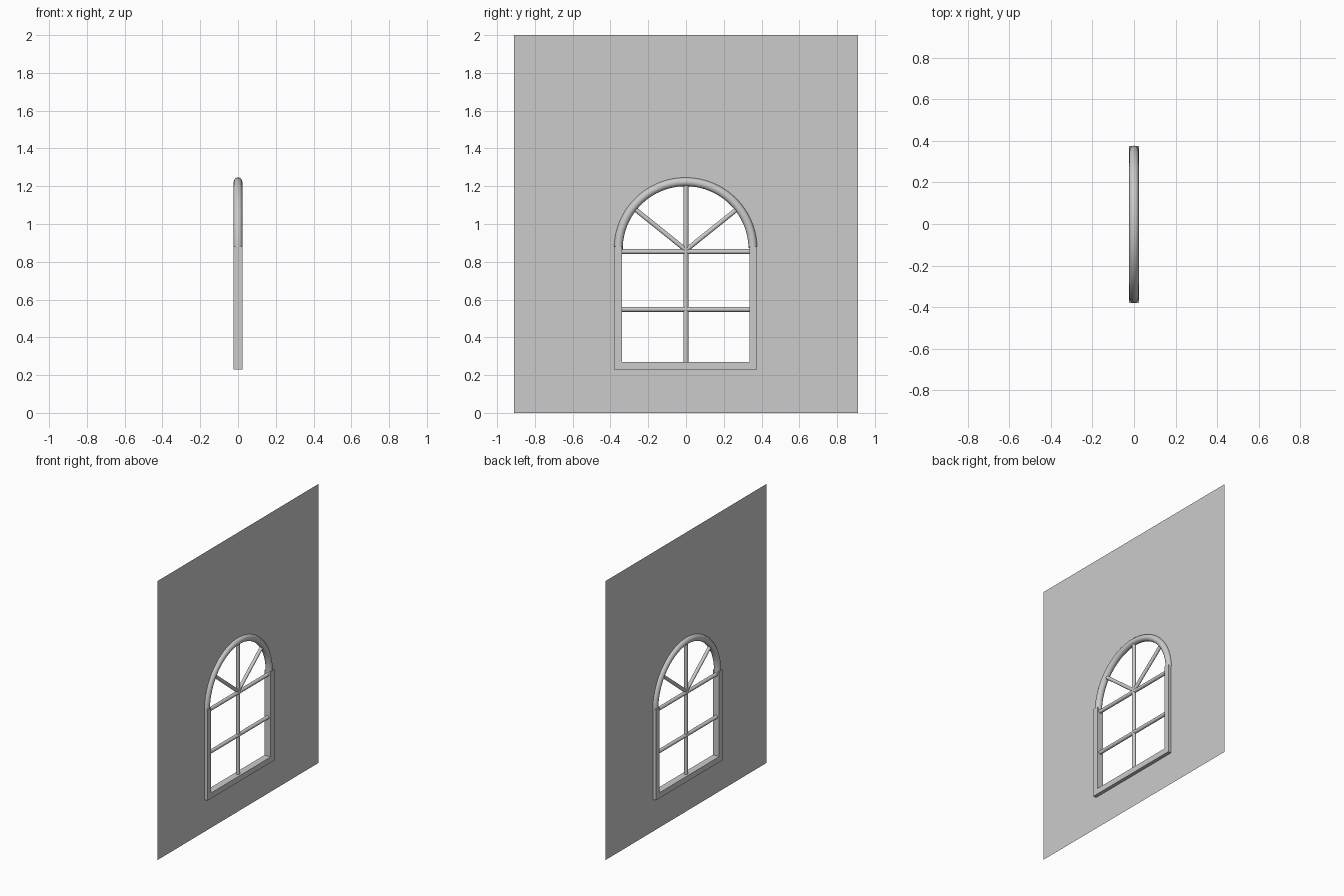
import bpy, bmesh, math
from mathutils import Vector

if "Cube" in bpy.data.objects:
    bpy.data.objects.remove(bpy.data.objects["Cube"])

HUB = 0.87       # height of the arch centre
HOLE = 0.355     # half width of the wall opening
SILL = 0.25      # bottom of the wall opening


def finish(name, bm, smooth=False):
    me = bpy.data.meshes.new(name)
    bm.to_mesh(me)
    bm.free()
    ob = bpy.data.objects.new(name, me)
    bpy.context.collection.objects.link(ob)
    if smooth:
        bpy.ops.object.select_all(action='DESELECT')
        ob.select_set(True)
        bpy.context.view_layer.objects.active = ob
        bpy.ops.object.shade_smooth_by_angle(angle=math.radians(40))
    return ob


def box(name, y0, y1, z0, z1, half_x=0.025):
    bm = bmesh.new()
    bmesh.ops.create_cube(bm, size=1)
    for v in bm.verts:
        v.co = (v.co.x * 2 * half_x,
                (y0 + y1) / 2 + v.co.y * (y1 - y0),
                (z0 + z1) / 2 + v.co.z * (z1 - z0))
    finish(name, bm)


def rod(name, a, b, r=0.013):
    a, b = Vector((0, *a)), Vector((0, *b))
    bm = bmesh.new()
    bmesh.ops.create_cone(bm, cap_ends=True, segments=24, radius1=r, radius2=r,
                          depth=(b - a).length)
    rot = (b - a).to_track_quat('Z', 'Y')
    for v in bm.verts:
        v.co = rot @ v.co + (a + b) / 2
    finish(name, bm, True)


def loop(bm, pts):
    vs = [bm.verts.new((0, y, z)) for y, z in pts]
    for i, v in enumerate(vs):
        bm.edges.new((v, vs[(i + 1) % len(vs)]))


# thin wall with an arched opening hidden behind the frame
bm = bmesh.new()
loop(bm, [(-0.91, 0), (0.91, 0), (0.91, 2), (-0.91, 2)])
arc = [(HOLE * math.cos(math.pi * i / 40), HUB + HOLE * math.sin(math.pi * i / 40))
       for i in range(41)]
loop(bm, arc + [(-HOLE, SILL), (HOLE, SILL)])
bmesh.ops.triangle_fill(bm, edges=bm.edges[:], use_beauty=True, normal=(1, 0, 0))
finish("wall", bm)

# square-section frame
box("left_jamb", -0.38, -0.34, 0.23, 0.88)
box("right_jamb", 0.335, 0.375, 0.23, 0.88)
box("sill", -0.34, 0.335, 0.23, 0.27)

# rounded arch swept along a half circle
bm = bmesh.new()
N, M, R, r = 48, 20, 0.356, 0.023
rings = []
for i in range(N + 1):
    t = 0.02 + math.pi * i / N
    ring = []
    for j in range(M):
        p = 2 * math.pi * j / M
        d = R + r * math.cos(p)
        ring.append(bm.verts.new((r * math.sin(p), -0.002 + d * math.cos(t),
                                  HUB - 0.003 + d * math.sin(t))))
    rings.append(ring)
for a, b in zip(rings, rings[1:]):
    for j in range(M):
        k = (j + 1) % M
        bm.faces.new((a[j], a[k], b[k], b[j]))
bm.faces.new(rings[0])
bm.faces.new(rings[-1])
bmesh.ops.recalc_face_normals(bm, faces=bm.faces[:])
finish("arch", bm, True)

# round glazing bars
rod("mullion", (0, 0.26), (0, 1.21))
for n, z in (("lower", 0.548), ("upper", 0.854)):
    rod(n + "_crossbar", (-0.345, z), (0.34, z))
for n, s in (("left", -1), ("right", 1)):
    rod(n + "_spoke", (0, 0.862), (s * 0.272, 1.08), 0.012)
